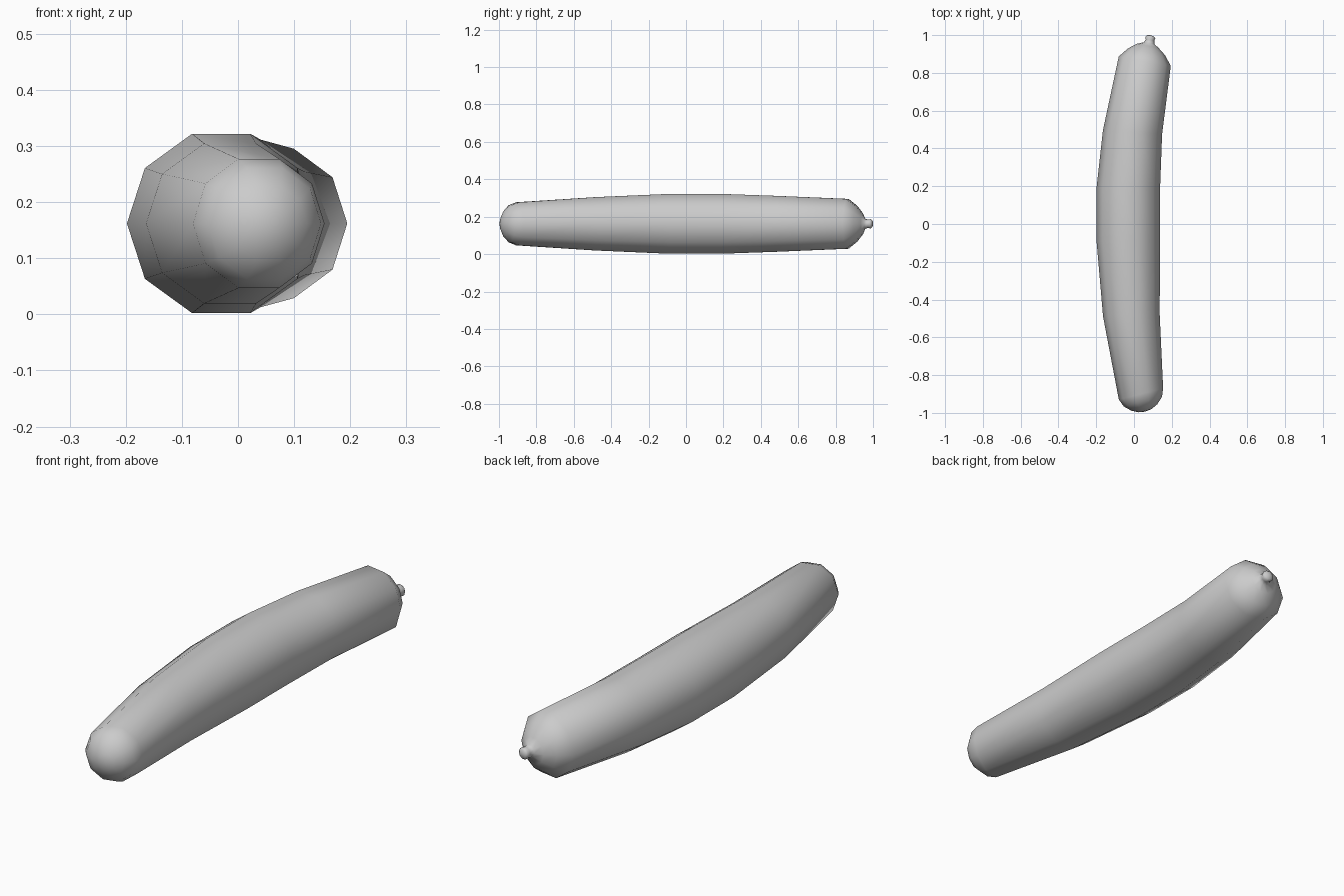
import bpy
import bmesh
from math import sin, cos, tau
from mathutils import Vector

default = bpy.data.objects.get("Cube")
if default:
    bpy.data.objects.remove(default, do_unlink=True)

SIDES = 10
MID_Z = 0.162


def make_material(name, color):
    mat = bpy.data.materials.new(name)
    mat.use_nodes = True
    mat.diffuse_color = color
    mat.node_tree.nodes["Principled BSDF"].inputs["Base Color"].default_value = color
    return mat


def ring_frame(x, y, tilt):
    """Centre, sideways axis and lengthwise axis of a tilted ring."""
    return (Vector((x, y, MID_Z)),
            Vector((cos(tilt), sin(tilt), 0)),
            Vector((-sin(tilt), cos(tilt), 0)))


def add_ring(bm, center, side, radius):
    up = Vector((0, 0, 1))
    return [bm.verts.new(center + radius * (cos(tau * i / SIDES) * side
                                            + sin(tau * i / SIDES) * up))
            for i in range(SIDES)]


# Curved body: x, y, radius, tilt of each ring, front to back
body = [
    (0.037, -0.90, 0.121, 0.25),
    (-0.014, -0.482, 0.150, 0.05),
    (-0.030, -0.09, 0.168, 0.02),
    (-0.030, 0.19, 0.168, -0.02),
    (-0.008, 0.485, 0.157, -0.06),
    (0.057, 0.862, 0.140, -0.18),
]
# Rounded blossom end: distance past the first ring, radius
blossom = [(0.091, 0.035), (0.074, 0.070), (0.042, 0.104)]
# Shoulder past the last ring, narrowing to the stem
shoulder = [(0.050, 0.100), (0.083, 0.058)]
# Short stem with a small knob: x, y, radius
stem = [(0.080, 0.957, 0.028), (0.085, 0.974, 0.023),
        (0.087, 0.988, 0.026), (0.088, 0.996, 0.018)]

bm = bmesh.new()
rings = []

center, side, along = ring_frame(body[0][0], body[0][1], body[0][3])
front_tip = bm.verts.new(center - along * 0.096)
for distance, radius in blossom:
    rings.append(add_ring(bm, center - along * distance, side, radius))

for x, y, radius, tilt in body:
    center, side, along = ring_frame(x, y, tilt)
    rings.append(add_ring(bm, center, side, radius))

for distance, radius in shoulder:
    rings.append(add_ring(bm, center + along * distance, side, radius))
for x, y, radius in stem:
    rings.append(add_ring(bm, Vector((x, y, MID_Z)), side, radius))
back_tip = bm.verts.new((0.088, 1.0, MID_Z))

# Skin between neighbouring rings and close both ends
for i in range(SIDES):
    j = (i + 1) % SIDES
    for a, b in zip(rings, rings[1:]):
        bm.faces.new((a[i], a[j], b[j], b[i]))
    bm.faces.new((front_tip, rings[0][j], rings[0][i]))
    bm.faces.new((back_tip, rings[-1][i], rings[-1][j]))
bmesh.ops.recalc_face_normals(bm, faces=bm.faces)
for face in bm.faces:
    face.smooth = True

mesh = bpy.data.meshes.new("vegetable_body")
bm.to_mesh(mesh)
bm.free()
mesh.materials.append(make_material("plain grey", (0.6, 0.6, 0.6, 1)))
bpy.context.collection.objects.link(bpy.data.objects.new("vegetable_body", mesh))
